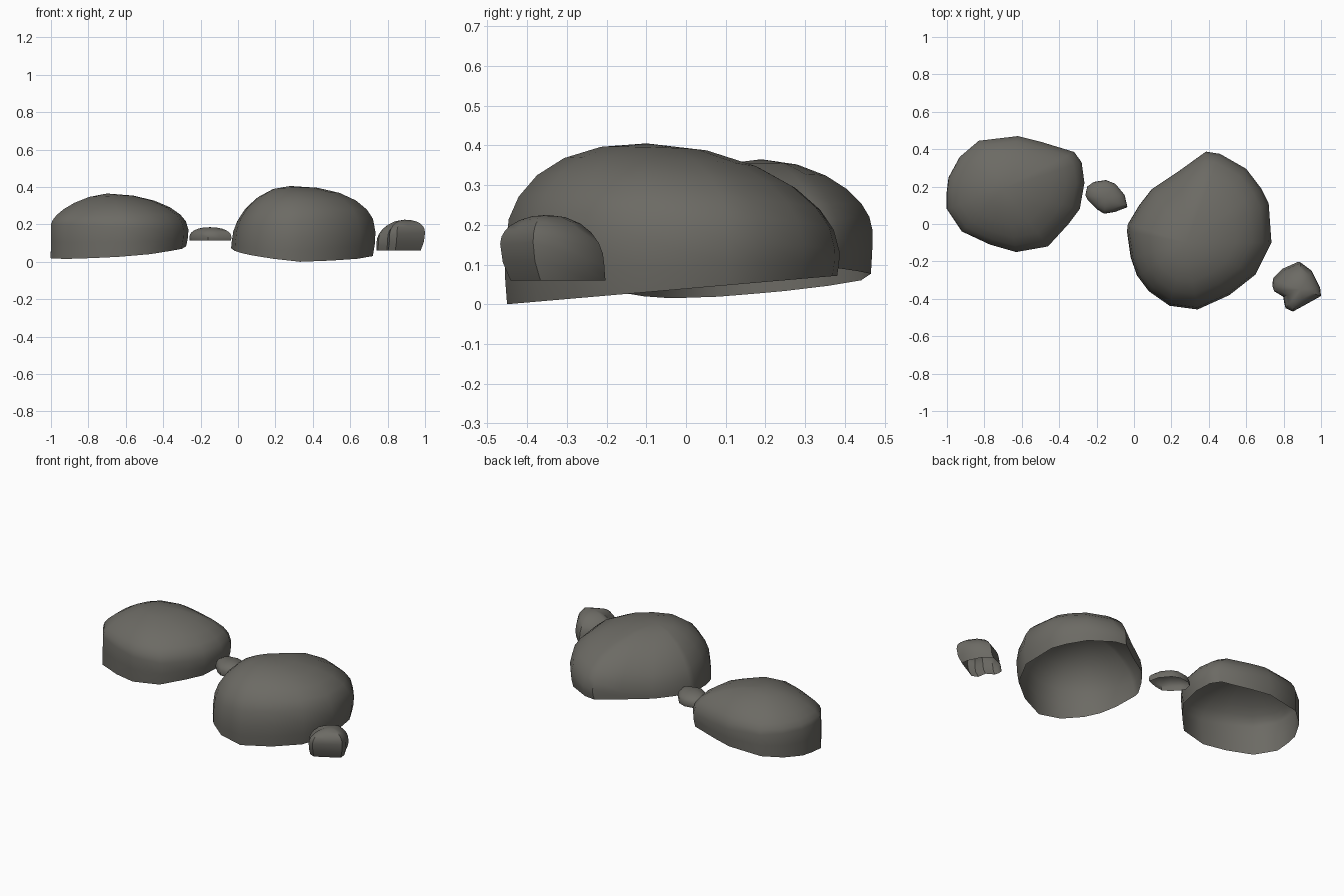
import bpy, bmesh, math

if "Cube" in bpy.data.objects:
    bpy.data.objects.remove(bpy.data.objects["Cube"])

stone_grey = bpy.data.materials.new("warm dark stone grey")
stone_grey.diffuse_color = (0.15, 0.145, 0.128, 1)
stone_grey.use_nodes = True
stone_grey.node_tree.nodes["Principled BSDF"].inputs["Base Color"].default_value = stone_grey.diffuse_color


def boulder(name, outline, peak, rim, base, power, foot):
    """Open-bottomed dome: foot ring -> widest rim -> rounded crown.
    rim(x, y) and base(x, y) give heights; power(dx, dy) sets crown boxiness;
    foot = (scale, shift x, shift y) of the bottom ring."""
    px, py, pz = peak
    cx = sum(p[0] for p in outline) / len(outline)
    cy = sum(p[1] for p in outline) / len(outline)
    bm = bmesh.new()
    rings = []
    # skirt from the foot up to the widest line
    for k in (0, 0.5):
        ease = 1 - (1 - k) ** 2
        ring = []
        for x, y in outline:
            s = foot[0] + (1 - foot[0]) * ease
            bx = cx + (x - cx) * s + foot[1] * (1 - ease)
            by = cy + (y - cy) * s + foot[2] * (1 - ease)
            z0, z1 = base(x, y), rim(x, y)
            ring.append(bm.verts.new((bx, by, z0 + (z1 - z0) * k)))
        rings.append(ring)
    # crown closing towards the peak
    for s in (1, 0.97, 0.9, 0.77, 0.58, 0.32):
        ring = []
        for x, y in outline:
            dx, dy = x - px, y - py
            d = math.hypot(dx, dy)
            n = power(dx / d, dy / d)
            t = max(0, 1 - s ** n) ** (1 / n)
            z1 = rim(x, y)
            ring.append(bm.verts.new((px + dx * s, py + dy * s, z1 + (pz - z1) * t)))
        rings.append(ring)
    m = len(outline)
    for a, b in zip(rings, rings[1:]):
        for i in range(m):
            j = (i + 1) % m
            bm.faces.new((a[i], a[j], b[j], b[i]))
    top = bm.verts.new(peak)
    for i in range(m):
        bm.faces.new((rings[-1][i], rings[-1][(i + 1) % m], top))
    bmesh.ops.recalc_face_normals(bm, faces=bm.faces)
    if sum(f.normal.z * f.calc_area() for f in bm.faces) < 0:
        bmesh.ops.reverse_faces(bm, faces=bm.faces)
    mesh = bpy.data.meshes.new(name)
    bm.to_mesh(mesh)
    bm.free()
    mesh.materials.append(stone_grey)
    ob = bpy.data.objects.new(name, mesh)
    bpy.context.collection.objects.link(ob)
    bpy.ops.object.select_all(action='DESELECT')
    ob.select_set(True)
    bpy.context.view_layer.objects.active = ob
    bpy.ops.object.shade_smooth_by_angle(angle=math.radians(40))


# large stone on the left
boulder("left_boulder",
        [(-1, .17), (-.99, .25), (-.93, .36), (-.83, .445), (-.62, .47), (-.5, .44),
         (-.32, .385), (-.28, .33), (-.265, .22), (-.29, .08), (-.35, 0), (-.46, -.12),
         (-.63, -.15), (-.77, -.11), (-.92, -.04), (-1, .08)],
        (-.70, .19, .365),
        lambda x, y: .2 - .04 * (x + 1),
        lambda x, y: .015 + .07 * (x + .92) + .08 * (y + .04),
        lambda dx, dy: 1.75 + .2 * dx, (.985, -.007, 0))

# largest stone right of centre
boulder("right_boulder",
        [(-.035, -.04), (-.03, 0), (.03, .1), (.1, .19), (.25, .29), (.385, .387),
         (.46, .375), (.6, .295), (.68, .19), (.72, .11), (.735, -.1), (.65, -.27),
         (.51, -.38), (.34, -.457), (.19, -.437), (.08, -.36), (.02, -.28), (-.015, -.18)],
        (.28, -.1, .405),
        lambda x, y: .1 + .08 * x,
        lambda x, y: .085 * (y + .457) + .1 * max(0, .34 - x),
        lambda dx, dy: 2.05 + .15 * dx - .25 * dy, (.985, -.008, 0))

# flat pebble between the two boulders
boulder("middle_pebble",
        [(-.26, .155), (-.25, .2), (-.215, .225), (-.15, .235), (-.1, .215), (-.05, .155),
         (-.035, .09), (-.1, .065), (-.16, .055), (-.2, .08), (-.245, .125)],
        (-.15, .14, .185),
        lambda x, y: .13, lambda x, y: .115,
        lambda dx, dy: 2.2, (.98, 0, 0))

# rounded pebble at the far right
boulder("right_pebble",
        [(.74, -.33), (.745, -.3), (.8, -.245), (.89, -.205), (.95, -.25), (.995, -.34),
         (1, -.385), (.91, -.435), (.85, -.468), (.81, -.45), (.8, -.39), (.75, -.36)],
        (.89, -.35, .225),
        lambda x, y: .1 + .16 * (x - .74) - .25 * (y + .33),
        lambda x, y: .06,
        lambda dx, dy: 2.1 + .2 * dx, (.91, -.01, .015))
